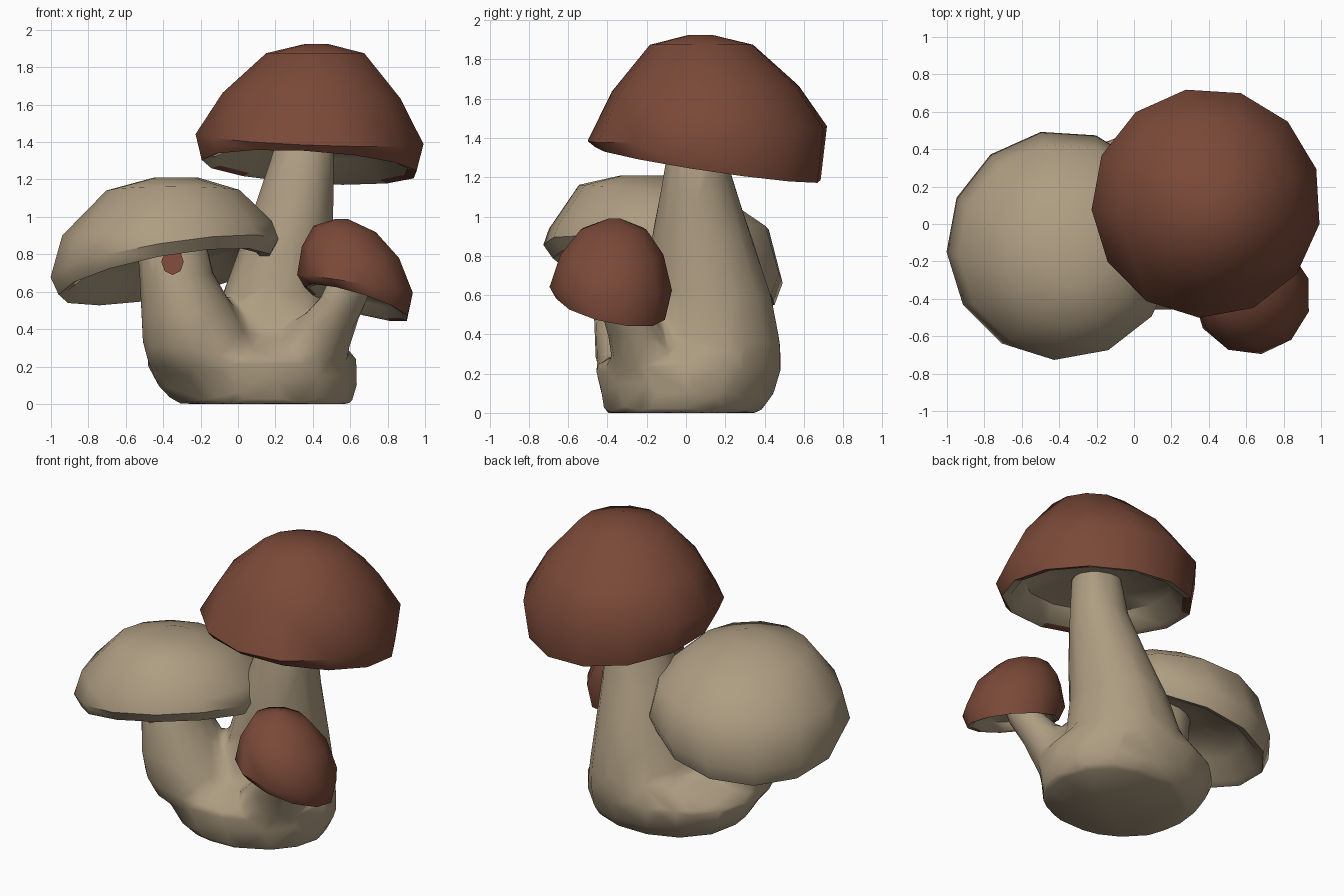
import bpy, bmesh, math
from mathutils import Vector

cube = bpy.data.objects.get("Cube")
if cube:
    bpy.data.objects.remove(cube, do_unlink=True)


def material(name, rgb):
    m = bpy.data.materials.new(name)
    m.use_nodes = True
    m.diffuse_color = (*rgb, 1)
    m.node_tree.nodes["Principled BSDF"].inputs["Base Color"].default_value = (*rgb, 1)
    return m


BROWN = material("cap brown", (0.195, 0.067, 0.04))
TAN = material("stem tan", (0.42, 0.335, 0.222))


def finish(bm, name, mats, angle):
    bmesh.ops.recalc_face_normals(bm, faces=bm.faces)
    mesh = bpy.data.meshes.new(name)
    bm.to_mesh(mesh)
    bm.free()
    ob = bpy.data.objects.new(name, mesh)
    bpy.context.collection.objects.link(ob)
    for m in mats:
        mesh.materials.append(m)
    bpy.ops.object.select_all(action="DESELECT")
    ob.select_set(True)
    bpy.context.view_layer.objects.active = ob
    bpy.ops.object.shade_smooth_by_angle(angle=math.radians(angle))
    return ob


def loft(bm, rings):
    """Skin closed rings of points; returns the bands of faces."""
    loops = [[bm.verts.new(p) for p in ring] for ring in rings]
    bands = [[bm.faces.new(loops[0])]]
    for a, b in zip(loops, loops[1:]):
        n = len(a)
        bands.append([bm.faces.new((a[i], a[(i + 1) % n], b[(i + 1) % n], b[i]))
                      for i in range(n)])
    bands.append([bm.faces.new(loops[-1])])
    return bands


def ellipse(x, y, z, rx, ry, n=14, turn=0.0):
    return [Vector((x + rx * math.cos(turn + i * math.tau / n),
                    y + ry * math.sin(turn + i * math.tau / n), z)) for i in range(n)]


# Caps: rows of (radius, z, tilt in x, tilt in y) from crown to rim, then a hollow underside
def cap(name, x, y, peak, rows, depth, mats, sides):
    r, rim, tx, ty = rows[-1]
    top = rows[0][1]
    hollow = [(r * k, rim + depth * d, tx, ty) for k, d in ((0.91, 0.08), (0.78, 0.75), (0.3, 1))]
    rings = []
    for i, (radius, z, tx, ty) in enumerate(rows + hollow):
        lean = ((z - rim) / (top - rim)) ** 2 if i < len(rows) else 0
        rings.append([Vector((x + p.x + peak[0] * lean, y + p.y + peak[1] * lean,
                              z + tx * p.x + ty * p.y))
                      for p in ellipse(0, 0, 0, radius, radius, sides, 0.3)])
    bm = bmesh.new()
    bands = loft(bm, rings)
    for band in bands[-3:]:
        for f in band:
            f.material_index = len(mats) - 1
    # the lip under the rim is brown in patches
    for i, f in enumerate(bands[-4]):
        f.material_index = 0 if i % 4 == 0 else len(mats) - 1
    return finish(bm, name, mats, 50)


cap("large_cap", 0.385, 0.115, (0.035, -0.04),
    [(0.06, 1.925, 0, 0), (0.265, 1.875, 0, 0), (0.48, 1.65, -0.03, 0.03),
     (0.615, 1.42, -0.04, 0.06), (0.58, 1.265, -0.06, -0.15)], 0.16, [BROWN, TAN], 13)
cap("left_cap", -0.39, -0.11, (0.06, -0.1),
    [(0.12, 1.21, 0, 0), (0.36, 1.14, 0, -0.06), (0.565, 0.94, 0.07, 0),
     (0.615, 0.77, 0.16, -0.15), (0.57, 0.68, 0.18, -0.2)], 0.17, [TAN], 13)
cap("small_cap", 0.635, -0.385, (-0.08, 0.02),
    [(0.03, 0.99, 0, 0), (0.17, 0.935, -0.1, 0), (0.265, 0.81, -0.12, 0),
     (0.315, 0.64, -0.16, -0.03), (0.28, 0.54, -0.3, -0.2)], 0.08, [BROWN, TAN], 11)

# Stems and swollen foot, fused into one lump
body = bmesh.new()
parts = {
    "foot": [(0.14, -0.02, 0, 0.47, 0.41), (0.1, 0.01, 0.1, 0.54, 0.45),
             (0.07, 0.01, 0.24, 0.57, 0.49), (0.12, 0.1, 0.37, 0.4, 0.34)],
    "main stem": [(0.17, 0.12, 0.2, 0.4, 0.37), (0.19, 0.13, 0.35, 0.36, 0.36),
                  (0.22, 0.12, 0.6, 0.3, 0.32), (0.27, 0.08, 0.9, 0.24, 0.26),
                  (0.325, 0.06, 1.2, 0.19, 0.18), (0.37, 0.08, 1.46, 0.15, 0.16)],
    "left stem": [(-0.14, -0.11, 0.18, 0.33, 0.33), (-0.19, -0.17, 0.3, 0.32, 0.3),
                  (-0.26, -0.2, 0.48, 0.26, 0.28), (-0.33, -0.2, 0.7, 0.2, 0.22),
                  (-0.36, -0.18, 0.88, 0.19, 0.2)],
    "small stem": [(0.32, -0.15, 0.2, 0.25, 0.22), (0.45, -0.25, 0.4, 0.18, 0.15),
                   (0.57, -0.33, 0.57, 0.13, 0.12), (0.61, -0.36, 0.7, 0.12, 0.12)],
}
for rings in parts.values():
    loft(body, [ellipse(*r) for r in rings])
stems = finish(body, "stems_and_foot", [TAN], 60)
fuse = stems.modifiers.new("fuse", "REMESH")
fuse.mode = "VOXEL"
fuse.voxel_size = 0.03
fuse.use_smooth_shade = True
soften = stems.modifiers.new("soften", "SMOOTH")
soften.iterations = 8
simplify = stems.modifiers.new("simplify", "DECIMATE")
simplify.ratio = 0.05

# Painted brown fleck at the top of the left stem
bm = bmesh.new()
loft(bm, [[Vector((-0.35 + p.x, y + 0.23 * p.y, 0.76 + p.y))
           for p in ellipse(0, 0, 0, 0.06, 0.07, 8)] for y in (-0.42, -0.412)])
finish(bm, "stem_fleck", [BROWN], 30)
